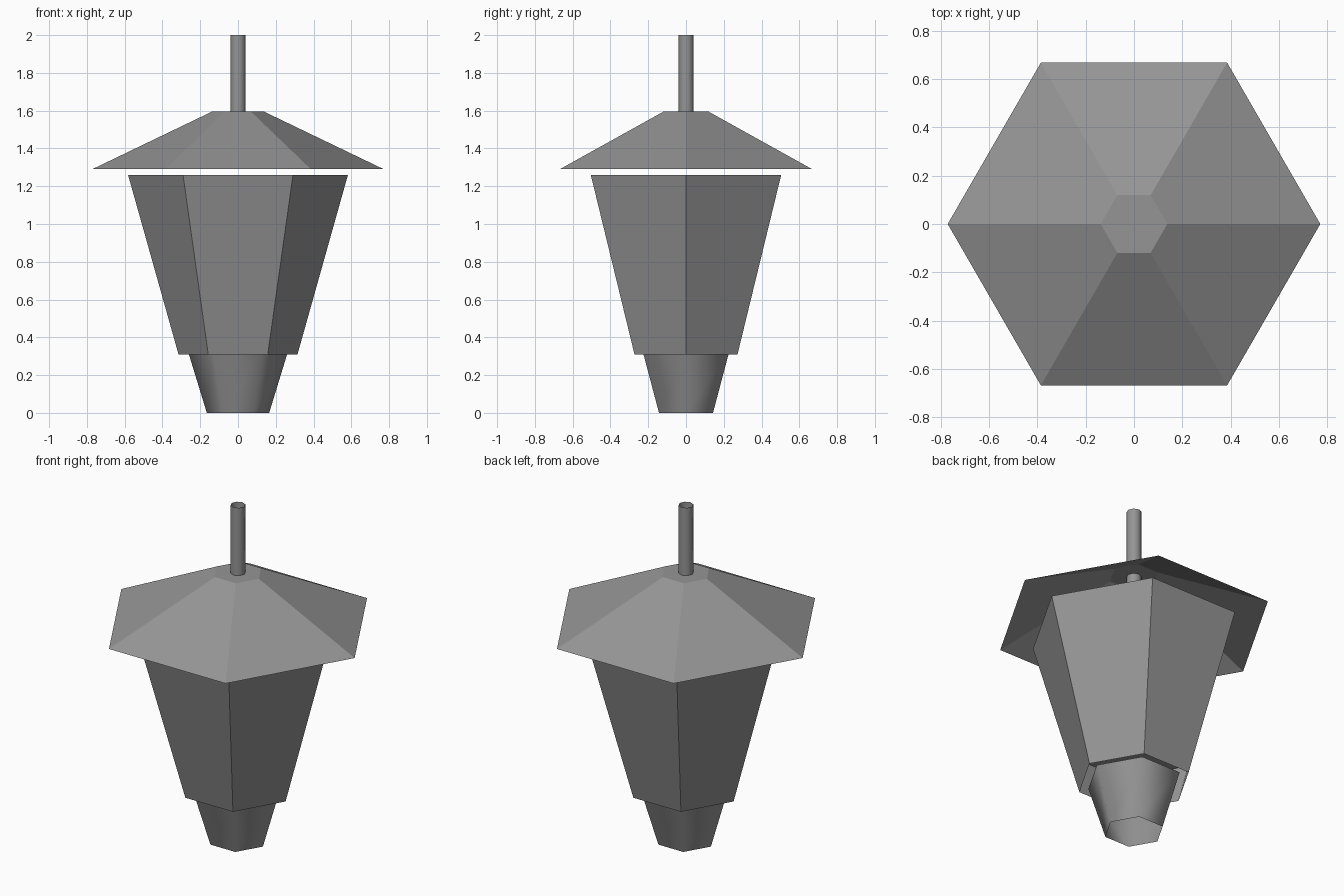
import bpy, bmesh, math

default = bpy.data.objects.get("Cube")
if default:
    bpy.data.objects.remove(default, do_unlink=True)

GREY = (0.3, 0.3, 0.3, 1)
metal = bpy.data.materials.new("grey_metal")
metal.use_nodes = True
metal.diffuse_color = GREY
metal.node_tree.nodes["Principled BSDF"].inputs["Base Color"].default_value = GREY


def shell(name, sides, rings, cap=None, smooth=False, turn=0):
    """Thin tapered tube through (radius, height) rings, with an optional capped ring."""
    bm = bmesh.new()
    loops = []
    for radius, z in rings:
        angles = [turn + 2 * math.pi * i / sides for i in range(sides)]
        loops.append([bm.verts.new((radius * math.cos(a), radius * math.sin(a), z))
                      for a in angles])
    for low, high in zip(loops, loops[1:]):
        for i in range(sides):
            j = (i + 1) % sides
            bm.faces.new((low[i], low[j], high[j], high[i]))
    if cap is not None:
        bm.faces.new(loops[cap])
    for face in bm.faces:
        face.smooth = smooth
    mesh = bpy.data.meshes.new(name)
    bm.to_mesh(mesh)
    bm.free()
    mesh.materials.append(metal)
    obj = bpy.data.objects.new(name, mesh)
    bpy.context.collection.objects.link(obj)
    return obj


# Hollow smooth-shaded socket at the foot
shell("base_socket", 6, [(0.165, 0), (0.263, 0.32)], smooth=True)

# Flared six-sided housing, open at its lower rim, with a plate inside
shell("lantern_body", 6, [(0.315, 0.31), (0.582, 1.26)])
plate = shell("inner_plate", 6, [(0.378, 0.55), (0.381, 0.56)], cap=0)
for face in plate.data.polygons:
    if len(face.vertices) == 6:
        face.flip()

# Open-bottomed roof with a flat top
shell("roof", 6, [(0.772, 1.29), (0.138, 1.595)], cap=-1)

# Hollow hanging rod passing through the roof top
shell("hanging_rod", 8, [(0.041, 1.52), (0.041, 2)], smooth=True)
